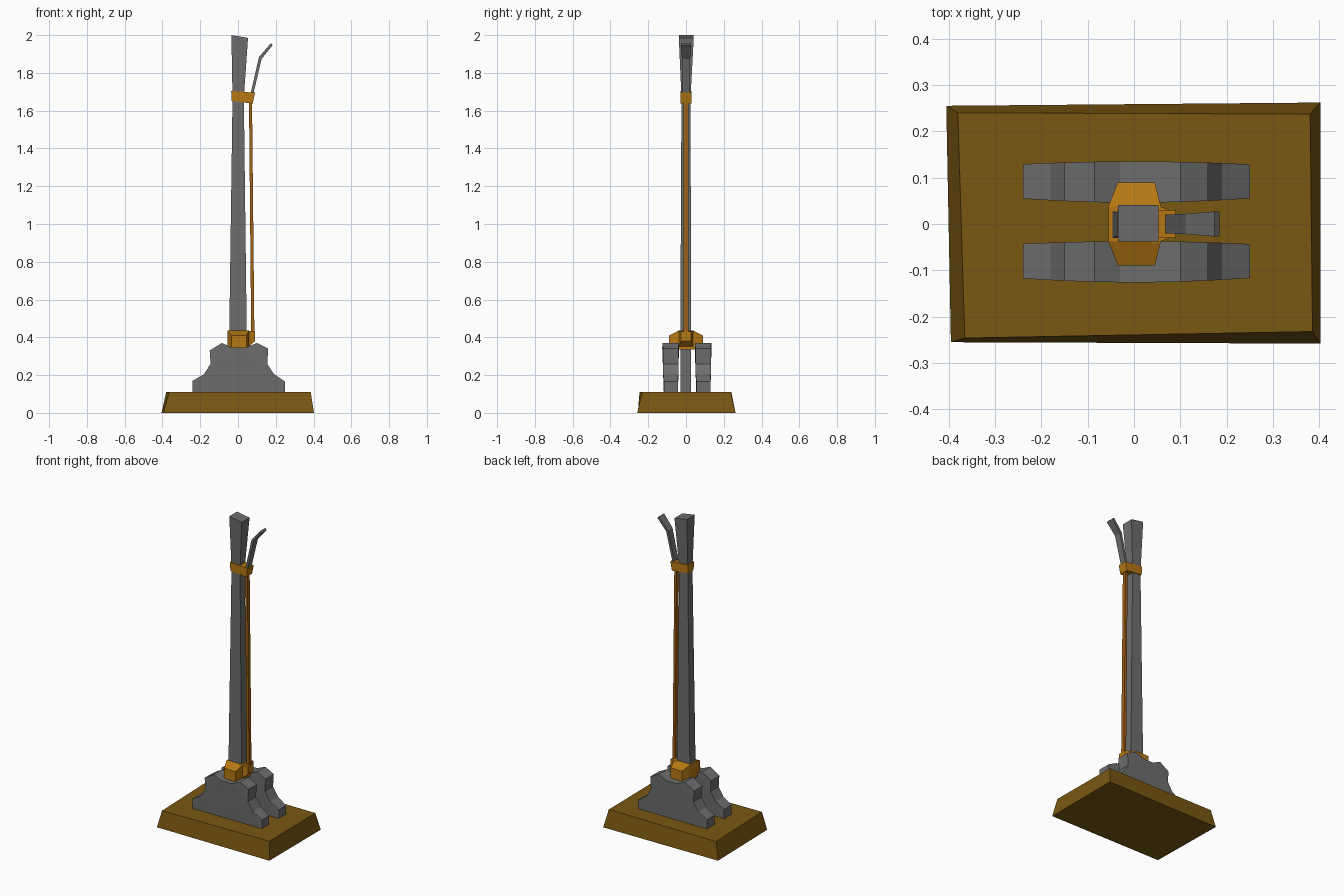
import bpy, bmesh

cube = bpy.data.objects.get("Cube")
if cube:
    bpy.data.objects.remove(cube, do_unlink=True)


def material(name, rgb):
    m = bpy.data.materials.new(name)
    m.use_nodes = True
    m.diffuse_color = (*rgb, 1)
    m.node_tree.nodes["Principled BSDF"].inputs["Base Color"].default_value = (*rgb, 1)
    return m


WOOD = material("brown wood", (0.19, 0.095, 0.006))
IRON = material("grey iron", (0.155, 0.155, 0.157))
BRASS = material("orange brass", (0.47, 0.19, 0.007))
COPPER = material("copper rod", (0.36, 0.12, 0.008))


def loft(name, rings, mat):
    """Skin a row of matching rings and cap both ends."""
    bm = bmesh.new()
    rows = [[bm.verts.new(p) for p in ring] for ring in rings]
    n = len(rows[0])
    for a, b in zip(rows, rows[1:]):
        for i in range(n):
            j = (i + 1) % n
            bm.faces.new((a[i], a[j], b[j], b[i]))
    caps = [bm.faces.new(rows[0]), bm.faces.new(rows[-1])]
    bmesh.ops.recalc_face_normals(bm, faces=bm.faces)
    if n > 4:
        bmesh.ops.triangulate(bm, faces=caps)
    mesh = bpy.data.meshes.new(name)
    bm.to_mesh(mesh)
    bm.free()
    mesh.materials.append(mat)
    obj = bpy.data.objects.new(name, mesh)
    bpy.context.collection.objects.link(obj)
    return obj


def level(x0, x1, y0, y1, z_left, z_right=None):
    """Rectangle across z, with an optional tilt along x."""
    zr = z_left if z_right is None else z_right
    return [(x0, y0, z_left), (x1, y0, zr), (x1, y1, zr), (x0, y1, z_left)]


def across_y(y, x0, x1, z0, z1):
    return [(x0, y, z0), (x1, y, z0), (x1, y, z1), (x0, y, z1)]


def across_x(x, half_y, z0, z1):
    return [(x, -half_y, z0), (x, half_y, z0), (x, half_y, z1), (x, -half_y, z1)]


# Slightly crooked tapered plinth
bottom = [(-.395, -.255), (.402, -.258), (.402, .262), (-.405, .255)]
top = [(-.365, -.246), (.385, -.232), (.38, .237), (-.38, .24)]
loft("base", [[(x, y, 0) for x, y in bottom], [(x, y, .11) for x, y in top]], WOOD)

# Two stepped side brackets
outline = [(-.24, .10), (-.24, .17), (-.18, .205), (-.145, .26), (-.15, .33),
           (-.085, .37), (-.03, .345), (.04, .345), (.10, .37), (.16, .34),
           (.155, .26), (.19, .205), (.25, .165), (.25, .10)]
for name, shift in (("back_bracket", 0), ("front_bracket", -.172)):
    inner = [(x, .046 + .15 * x * x + shift, z) for x, z in outline]
    outer = [(x, .135 - .1 * x * x + shift, z) for x, z in outline]
    loft(name, [inner, outer], IRON)

# Lever bar with a flared top
loft("lever_bar", [
    level(-.046, .046, -.03, .027, .10),
    level(-.046, .046, -.03, .027, .44),
    level(-.029, .031, -.024, .024, 1.67),
    level(-.035, .053, -.038, .041, 2.0, 1.985)], IRON)

# Pivot collar with axle ends and a side lug
loft("pivot_collar", [
    across_y(-.09, -.035, .045, .34, .41),
    across_y(-.038, -.055, .058, .335, .435),
    across_y(.038, -.055, .058, .335, .435),
    across_y(.09, -.035, .045, .34, .41)], BRASS)
loft("collar_lug", [across_x(.04, .043, .335, .435),
                    across_x(.09, .026, .38, .43)], BRASS)

# Band joining the bar and the release rod
loft("upper_band", [level(-.033, .078, -.03, .03, 1.65, 1.638),
                    level(-.036, .09, -.03, .03, 1.705, 1.695)], BRASS)

# Thin release rod
loft("release_rod", [level(.070, .087, -.012, .012, .40),
                     level(.058, .074, -.012, .012, 1.67)], COPPER)

# Bent release handle
loft("release_handle", [
    level(.062, .077, -.02, .02, 1.67, 1.67),
    level(.111, .125, -.022, .022, 1.884, 1.874),
    level(.174, .184, -.027, .027, 1.957, 1.947)], IRON)
